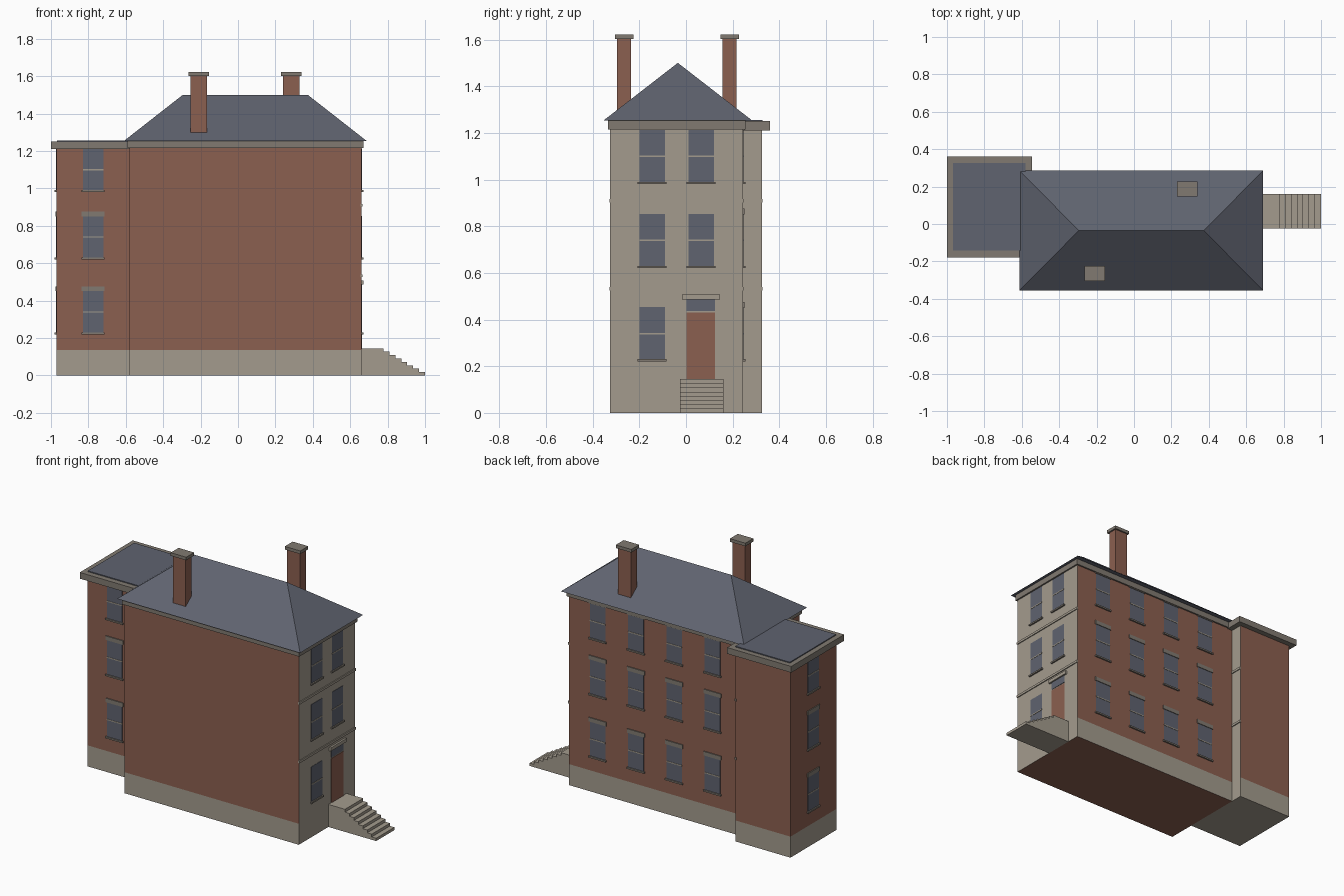
import bpy, bmesh
from mathutils import Vector

cube = bpy.data.objects.get("Cube")
if cube:
    bpy.data.objects.remove(cube, do_unlink=True)


def material(name, rgb):
    m = bpy.data.materials.new(name)
    m.use_nodes = True
    m.diffuse_color = (*rgb, 1)
    m.node_tree.nodes["Principled BSDF"].inputs["Base Color"].default_value = (*rgb, 1)
    return m


BRICK = material("red brick", (0.26, 0.115, 0.08))
STONE = material("pale stone", (0.37, 0.33, 0.27))
TRIM = material("grey trim", (0.22, 0.195, 0.165))
SLATE = material("blue slate", (0.115, 0.125, 0.16))


def finish(name, bm, mats):
    bmesh.ops.recalc_face_normals(bm, faces=bm.faces)
    mesh = bpy.data.meshes.new(name)
    bm.to_mesh(mesh)
    bm.free()
    for m in mats:
        mesh.materials.append(m)
    obj = bpy.data.objects.new(name, mesh)
    bpy.context.collection.objects.link(obj)
    return obj


def box_mesh(lo, hi):
    bm = bmesh.new()
    bmesh.ops.create_cube(bm, size=1)
    lo, hi = Vector(lo), Vector(hi)
    for v in bm.verts:
        v.co = (lo + hi) / 2 + v.co * (hi - lo)
    return bm


def box(name, lo, hi, mat):
    return finish(name, box_mesh(lo, hi), [mat])


# Wall volumes: stone base course and stone entrance side, brick elsewhere
BASE = 0.135


def walls(name, lo, hi, bottom):
    bm = box_mesh(lo, hi)
    bmesh.ops.bisect_plane(bm, geom=bm.verts[:] + bm.edges[:] + bm.faces[:],
                           plane_co=(0, 0, BASE), plane_no=(0, 0, 1))
    bmesh.ops.recalc_face_normals(bm, faces=bm.faces)
    for f in bm.faces:
        if f.normal.z < -0.5:
            f.material_index = bottom
        elif f.normal.x > 0.5 or f.calc_center_median().z < BASE:
            f.material_index = 1
    finish(name, bm, [BRICK, STONE])


walls("main_walls", (-0.58, -0.325, 0), (0.66, 0.245, 1.23), 0)
walls("wing_walls", (-0.97, -0.145, 0), (-0.58, 0.325, 1.23), 1)

# Each wall: fixed axis, its position, outward sign
ENTRANCE = (0, 0.66, 1)
BACK = (1, 0.245, 1)
WING_FRONT = (1, -0.145, -1)
WING_END = (0, -0.97, -1)
WING_RETURN = (0, -0.58, 1)


def on_wall(name, wall, u0, u1, z0, z1, depth, mat):
    axis, pos, sign = wall
    a, b = sorted((pos - 0.005 * sign, pos + depth * sign))
    if axis == 0:
        box(name, (a, u0, z0), (b, u1, z1), mat)
    else:
        box(name, (u0, a, z0), (u1, b, z1), mat)


# Sash windows
def window(wall, u, z, lintel=True):
    on_wall("window_pane", wall, u - 0.055, u + 0.055, z, z + 0.225, 0.002, SLATE)
    on_wall("window_bar", wall, u - 0.055, u + 0.055, z + 0.108, z + 0.115, 0.004, STONE)
    on_wall("window_sill", wall, u - 0.062, u + 0.062, z - 0.008, z + 0.002, 0.01, TRIM)
    if lintel:
        on_wall("window_lintel", wall, u - 0.062, u + 0.062, z + 0.222, z + 0.248, 0.006, TRIM)


ROWS = (0.228, 0.628, 0.988)
for row, z in enumerate(ROWS):
    window(WING_FRONT, -0.775, z)
    window(WING_END, 0.095, z)
    for i in range(4):
        window(BACK, 0.455 - 0.272 * i, z)
    window(ENTRANCE, -0.145, z, False)
    if row:
        window(ENTRANCE, 0.065, z, False)

# Belt courses on the stone sides
for z in (0.525, 0.902):
    on_wall("belt_course", ENTRANCE, -0.327, 0.247, z, z + 0.015, 0.006, STONE)
    on_wall("belt_course", WING_RETURN, 0.24, 0.327, z, z + 0.015, 0.006, STONE)

# Door, transom and hood
on_wall("door", ENTRANCE, 0.003, 0.125, 0.145, 0.43, 0.003, BRICK)
on_wall("door_transom", ENTRANCE, 0.003, 0.125, 0.437, 0.486, 0.003, SLATE)
on_wall("door_hood", ENTRANCE, -0.017, 0.145, 0.486, 0.508, 0.012, STONE)

# Entrance steps, extruded from a stepped profile
STEPS, RISE, TREAD, TOP_X = 8, 0.0181, 0.0317, 0.778
profile = [(0.66, 0), (0.66, STEPS * RISE)]
for i in range(STEPS):
    x = TOP_X + i * TREAD
    profile += [(x, (STEPS - i) * RISE), (x, (STEPS - i - 1) * RISE)]
bm = bmesh.new()
face = bm.faces.new([bm.verts.new((x, -0.025, z)) for x, z in profile])
ext = bmesh.ops.extrude_face_region(bm, geom=[face])
for v in ext["geom"]:
    if isinstance(v, bmesh.types.BMVert):
        v.co.y = 0.16
finish("entrance_steps", bm, [STONE])

# Cornices and flat wing roof
box("main_cornice", (-0.59, -0.335, 1.215), (0.67, 0.255, 1.252), TRIM)
box("wing_cornice", (-1, -0.178, 1.21), (-0.545, 0.36, 1.25), TRIM)
box("wing_roof", (-0.967, -0.143, 1.24), (-0.58, 0.327, 1.256), SLATE)

# Hipped main roof
bm = bmesh.new()
x0, x1, y0, y1, eave = -0.612, 0.69, -0.355, 0.285, 1.252
a, b, c, d = [bm.verts.new((x, y, eave)) for x, y in ((x0, y0), (x1, y0), (x1, y1), (x0, y1))]
r0, r1 = [bm.verts.new((x, -0.035, 1.5)) for x in (-0.295, 0.373)]
for f in ((a, b, r1, r0), (b, c, r1), (c, d, r0, r1), (d, a, r0), (d, c, b, a)):
    bm.faces.new(f)
finish("main_roof", bm, [SLATE])

# Chimneys
for name, x, y in (("front", -0.21, -0.265), ("back", 0.285, 0.187)):
    box(name + "_chimney", (x - 0.045, y - 0.03, 1.26), (x + 0.045, y + 0.03, 1.605), BRICK)
    box(name + "_chimney_cap", (x - 0.055, y - 0.04, 1.602), (x + 0.055, y + 0.04, 1.622), TRIM)
